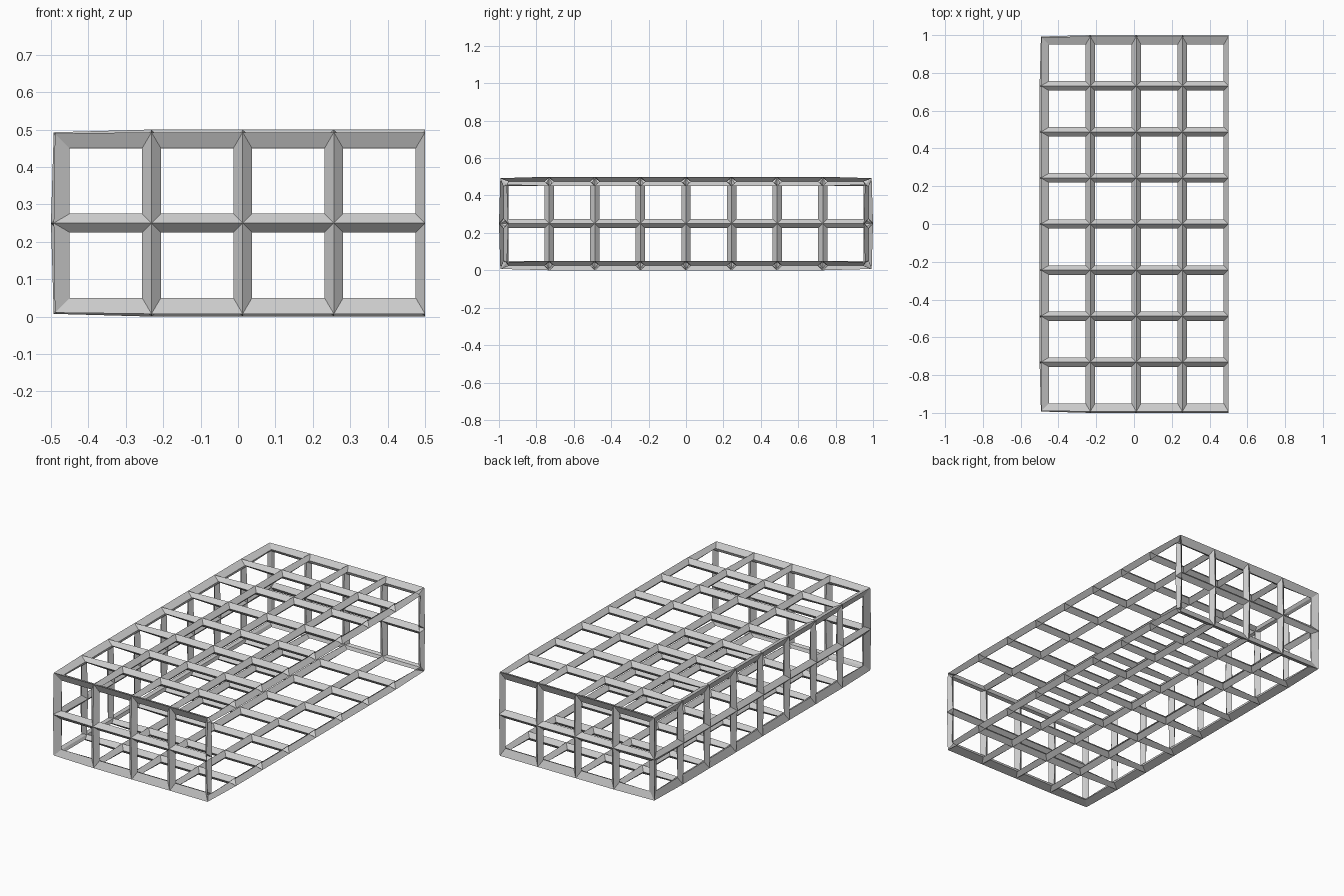
import bpy, bmesh
from mathutils import Vector

if "Cube" in bpy.data.objects:
    bpy.data.objects.remove(bpy.data.objects["Cube"])

T = 0.05                                  # bar thickness
LO = Vector((-0.475, -0.975, 0.025))      # cage corners before thickening
HI = Vector((0.5, 0.975, 0.475))
N = (4, 8, 2)                             # cells along x, y, z

bm = bmesh.new()


def panel(fixed, value):
    """Grid of square cells on the box side where axis `fixed` equals `value`."""
    a, b = [i for i in range(3) if i != fixed]

    def point(i, j):
        p = Vector((0, 0, 0))
        p[fixed] = value
        p[a] = LO[a] + (HI[a] - LO[a]) * i / N[a]
        p[b] = LO[b] + (HI[b] - LO[b]) * j / N[b]
        return p

    for i in range(N[a]):
        for j in range(N[b]):
            corners = [(i, j), (i + 1, j), (i + 1, j + 1), (i, j + 1)]
            bm.faces.new([bm.verts.new(point(*c)) for c in corners])


# Five sides of the cage; the +x side stays open
panel(0, LO.x)
for axis in (1, 2):
    panel(axis, LO[axis])
    panel(axis, HI[axis])
bmesh.ops.remove_doubles(bm, verts=bm.verts[:], dist=0.001)
bmesh.ops.recalc_face_normals(bm, faces=bm.faces[:])

mesh = bpy.data.meshes.new("lattice_cage")
bm.to_mesh(mesh)
bm.free()
cage = bpy.data.objects.new("lattice_cage", mesh)
bpy.context.collection.objects.link(cage)

# Turn every edge into a diamond-section bar
wire = cage.modifiers.new("bars", 'WIREFRAME')
wire.thickness = T
wire.offset = 0
wire.use_even_offset = True
wire.use_boundary = False
wire.use_replace = True
